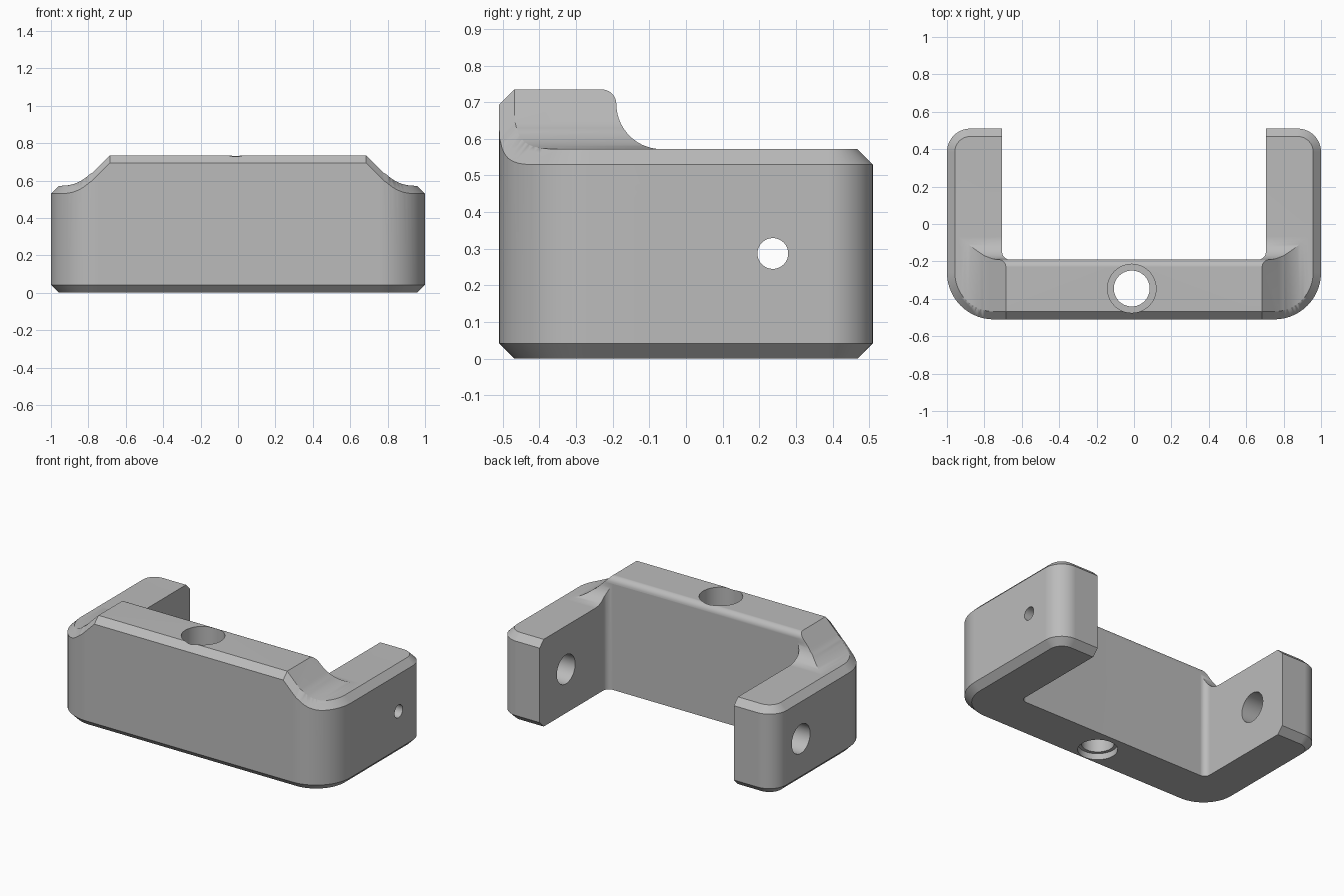
import bpy, bmesh
from math import sin, cos, pi, sqrt
from mathutils import Matrix, Vector

cube = bpy.data.objects.get("Cube")
if cube:
    bpy.data.objects.remove(cube)

C = 0.042                        # chamfer width
LOW, HIGH = 0.572, 0.735         # arm top and front wall top
SLOPE_X, FOOT_X = 0.685, 0.94    # sloped shoulder start and end
FOOT_R = 0.205                   # blend at the foot of the slope
WALL_Y, LIP_R = -0.19, 0.04      # back of the front wall and its rounded lip
FILLET_R = HIGH - LIP_R - LOW

grey = bpy.data.materials.new("plain_grey")
grey.use_nodes = True
grey.diffuse_color = (0.5, 0.5, 0.5, 1)
grey.node_tree.nodes["Principled BSDF"].inputs["Base Color"].default_value = (0.5, 0.5, 0.5, 1)


def outline(x, y0, y1, r_front, r_back, steps=14):
    """Counter-clockwise rectangle with separate front and back corner radii."""
    pts = []
    for sx, y, sy, r, start in ((-1, y0, 1, r_front, pi), (1, y0, 1, r_front, 1.5 * pi),
                                (1, y1, -1, r_back, 0), (-1, y1, -1, r_back, 0.5 * pi)):
        for i in range(steps + 1):
            a = start + i * pi / 2 / steps
            pts.append((sx * (x - r) + r * cos(a), y + sy * r + r * sin(a)))
    return pts


def loft(layers):
    """Closed solid through matching outlines at rising heights."""
    bm = bmesh.new()
    rings = [[bm.verts.new((x, y, z)) for x, y in pts] for pts, z in layers]
    n = len(rings[0])
    for a, b in zip(rings, rings[1:]):
        for i in range(n):
            j = (i + 1) % n
            bm.faces.new((a[i], a[j], b[j], b[i]))
    bm.faces.new(rings[0][::-1])
    bm.faces.new(rings[-1])
    return bm


def make(name, bm):
    me = bpy.data.meshes.new(name)
    bm.to_mesh(me)
    bm.free()
    ob = bpy.data.objects.new(name, me)
    bpy.context.collection.objects.link(ob)
    me.materials.append(grey)
    return ob


def drill(name, start, end, r):
    """Cylinder cutter between two points."""
    a, b = Vector(start), Vector(end)
    turn = (b - a).to_track_quat('Z', 'Y').to_matrix().to_4x4()
    bm = bmesh.new()
    bmesh.ops.create_cone(bm, cap_ends=True, segments=48, radius1=r, radius2=r,
                          depth=(b - a).length, matrix=Matrix.Translation((a + b) / 2) @ turn)
    return make(name, bm)


def shoulder(x):
    x = abs(x)
    if x <= SLOPE_X:
        return HIGH
    if x >= FOOT_X:
        return LOW
    u = FOOT_X - x
    line = HIGH - (x - SLOPE_X)
    return LOW + FOOT_R - sqrt(FOOT_R**2 - u * u) if u < FOOT_R * sin(pi / 4) else line


def shoulder_x(z):
    u = sqrt(max(0, FOOT_R**2 - (LOW + FOOT_R - z)**2))
    return FOOT_X - u if u < FOOT_R * sin(pi / 4) else SLOPE_X + HIGH - z


def wall_back(y):
    v = y - WALL_Y
    if v <= -LIP_R:
        return HIGH
    if v <= 0:
        return HIGH - LIP_R + sqrt(max(0, LIP_R**2 - (v + LIP_R)**2))
    if v >= FILLET_R:
        return LOW
    return HIGH - LIP_R - sqrt(max(0, FILLET_R**2 - (FILLET_R - v)**2))


# Full block with chamfered outer rim
outer = outline(1.0, -0.51, 0.51, 0.25, 0.125)
inner = outline(1.0 - C, -0.51 + C, 0.51 - C, 0.25 - C, 0.125 - C)
bm = loft([(inner, 0), (outer, C), (outer, HIGH - C), (inner, HIGH)])

# Slice along the shaped areas so that slope and fillet meet on cell diagonals
slices = []
for i in range(7):
    a = i / 6 * pi / 2
    slices.append((WALL_Y - LIP_R + LIP_R * sin(a), HIGH - LIP_R + LIP_R * cos(a)))
for i in range(1, 15):
    a = i / 14 * pi / 2
    slices.append((WALL_Y + FILLET_R * (1 - cos(a)), HIGH - LIP_R - FILLET_R * sin(a)))
for y, z in slices:
    x = shoulder_x(z)
    for co, no in (((0, y, 0), (0, 1, 0)), ((x, 0, 0), (1, 0, 0)), ((-x, 0, 0), (1, 0, 0))):
        geom = bm.verts[:] + bm.edges[:] + bm.faces[:]
        bmesh.ops.bisect_plane(bm, geom=geom, dist=1e-5, plane_co=co, plane_no=no)

# Drop the top onto the shoulder and fillet shape, keeping the rim chamfer
for v in bm.verts:
    if v.co.z > LOW:
        v.co.z += min(shoulder(v.co.x), wall_back(v.co.y)) - HIGH
bmesh.ops.triangulate(bm, faces=[f for f in bm.faces if f.calc_center_median().z > 0.5],
                      quad_method='LONG_EDGE')
bmesh.ops.recalc_face_normals(bm, faces=bm.faces[:])
bracket = make("bracket_body", bm)

# Slot between the arms and all bored holes
slot = outline(0.705, WALL_Y, 0.9, LIP_R, 0.02, 6)
HX, HY = -0.012, -0.345
AY, AZ = 0.237, 0.287
cutters = [
    make("slot_cutter", loft([(slot, -0.2), (slot, 1.0)])),
    drill("vertical_hole_cutter", (HX, HY, -0.2), (HX, HY, 1), 0.096),
    drill("top_counterbore_cutter", (HX, HY, 0.4), (HX, HY, 1), 0.13),
    drill("bottom_counterbore_cutter", (HX, HY, -0.2), (HX, HY, 0.04), 0.117),
    drill("right_arm_hole_cutter", (-1.2, AY, AZ), (-0.5, AY, AZ), 0.095),
    drill("left_arm_bore_cutter", (0.5, AY, AZ), (0.88, AY, AZ), 0.095),
    drill("left_arm_pinhole_cutter", (0.6, AY, AZ), (1.2, AY, AZ), 0.042),
]
bpy.ops.object.select_all(action='DESELECT')
bpy.context.view_layer.objects.active = bracket
bracket.select_set(True)
for cutter in cutters:
    cutter.hide_render = True
    mod = bracket.modifiers.new(cutter.name, 'BOOLEAN')
    mod.operation = 'DIFFERENCE'
    mod.solver = 'EXACT'
    mod.object = cutter
    bpy.ops.object.modifier_apply(modifier=mod.name)
for cutter in cutters:
    bpy.data.objects.remove(cutter)

# Merge flat areas and shade the curved ones smooth
bm = bmesh.new()
bm.from_mesh(bracket.data)
bmesh.ops.remove_doubles(bm, verts=bm.verts[:], dist=1e-5)
bmesh.ops.dissolve_limit(bm, angle_limit=0.003, verts=bm.verts[:], edges=bm.edges[:])
bm.to_mesh(bracket.data)
bm.free()
bpy.ops.object.shade_smooth_by_angle(angle=0.45)
weighted = bracket.modifiers.new("even_shading", 'WEIGHTED_NORMAL')
weighted.keep_sharp = True
